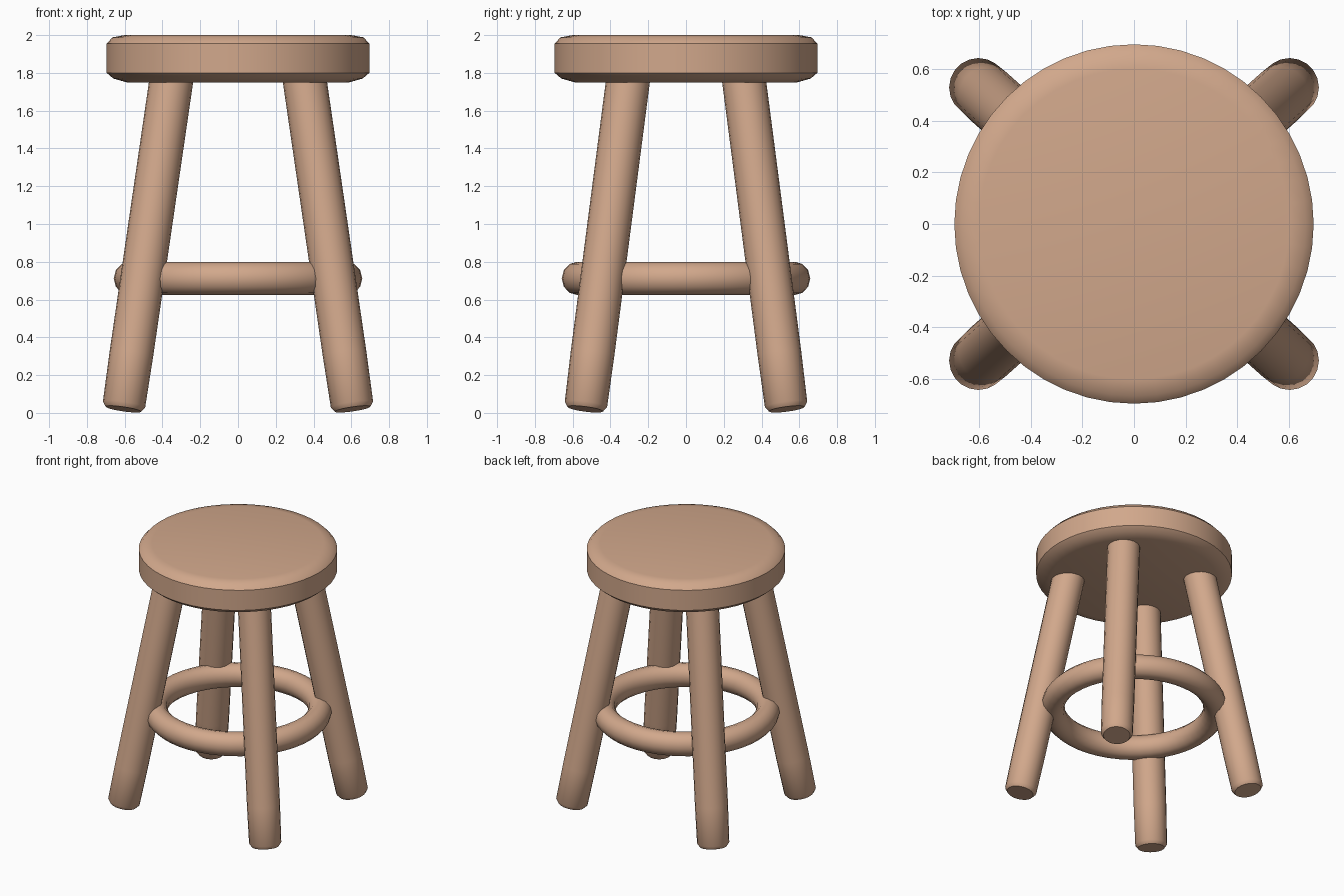
import bpy, bmesh, math
from mathutils import Vector

if "Cube" in bpy.data.objects:
    bpy.data.objects.remove(bpy.data.objects["Cube"])

wood = bpy.data.materials.new("light_wood")
wood.diffuse_color = (0.64, 0.39, 0.26, 1)
wood.use_nodes = True
wood.node_tree.nodes["Principled BSDF"].inputs["Base Color"].default_value = wood.diffuse_color


def finish(name, bm, angle):
    bmesh.ops.recalc_face_normals(bm, faces=bm.faces)
    mesh = bpy.data.meshes.new(name)
    bm.to_mesh(mesh)
    bm.free()
    ob = bpy.data.objects.new(name, mesh)
    bpy.context.collection.objects.link(ob)
    mesh.materials.append(wood)
    bpy.ops.object.select_all(action='DESELECT')
    ob.select_set(True)
    bpy.context.view_layer.objects.active = ob
    bpy.ops.object.shade_smooth_by_angle(angle=math.radians(angle))
    return ob


def lathe(name, profile, sides, angle):
    """Turn a (radius, height) profile round z and cap both ends."""
    bm = bmesh.new()
    rings = [[bm.verts.new((r * math.cos(math.tau * i / sides),
                            r * math.sin(math.tau * i / sides), z))
              for i in range(sides)] for r, z in profile]
    for a, b in zip(rings, rings[1:]):
        for i in range(sides):
            j = (i + 1) % sides
            bm.faces.new((a[i], a[j], b[j], b[i]))
    bm.faces.new(rings[0])
    bm.faces.new(rings[-1])
    return finish(name, bm, angle)


# Round seat with eased edges
lathe("seat", [(0.59, 1.75), (0.66, 1.77), (0.695, 1.80), (0.695, 1.955),
               (0.665, 1.988), (0.60, 2.0)], 48, 40)

# Four splayed round legs, ends cut square to their axis
for name, sx, sy in (("front_left_leg", -1, -1), ("front_right_leg", 1, -1),
                     ("back_left_leg", -1, 1), ("back_right_leg", 1, 1)):
    foot = Vector((sx * 0.607, sy * 0.533, 0.02))
    head = Vector((sx * 0.343, sy * 0.298, 1.83))
    axis = head - foot
    leg = lathe(name, [(0.095, 0), (0.113, 0.025), (0.116, 0.3),
                       (0.116, axis.length)], 20, 50)
    leg.rotation_mode = 'QUATERNION'
    leg.rotation_quaternion = Vector((0, 0, 1)).rotation_difference(axis)
    leg.location = foot

# Foot-rest ring joining the legs
R, SEG, TUBE = 0.575, 48, 12
bm = bmesh.new()
loops = []
for i in range(SEG):
    a = math.tau * i / SEG
    loop = []
    for k in range(TUBE):
        b = math.tau * k / TUBE
        r = R + 0.083 * math.cos(b)
        loop.append(bm.verts.new((r * math.cos(a), r * math.sin(a),
                                  0.712 + 0.088 * math.sin(b))))
    loops.append(loop)
for i in range(SEG):
    p, q = loops[i], loops[(i + 1) % SEG]
    for k in range(TUBE):
        m = (k + 1) % TUBE
        bm.faces.new((p[k], q[k], q[m], p[m]))
finish("foot_rest_ring", bm, 60)
